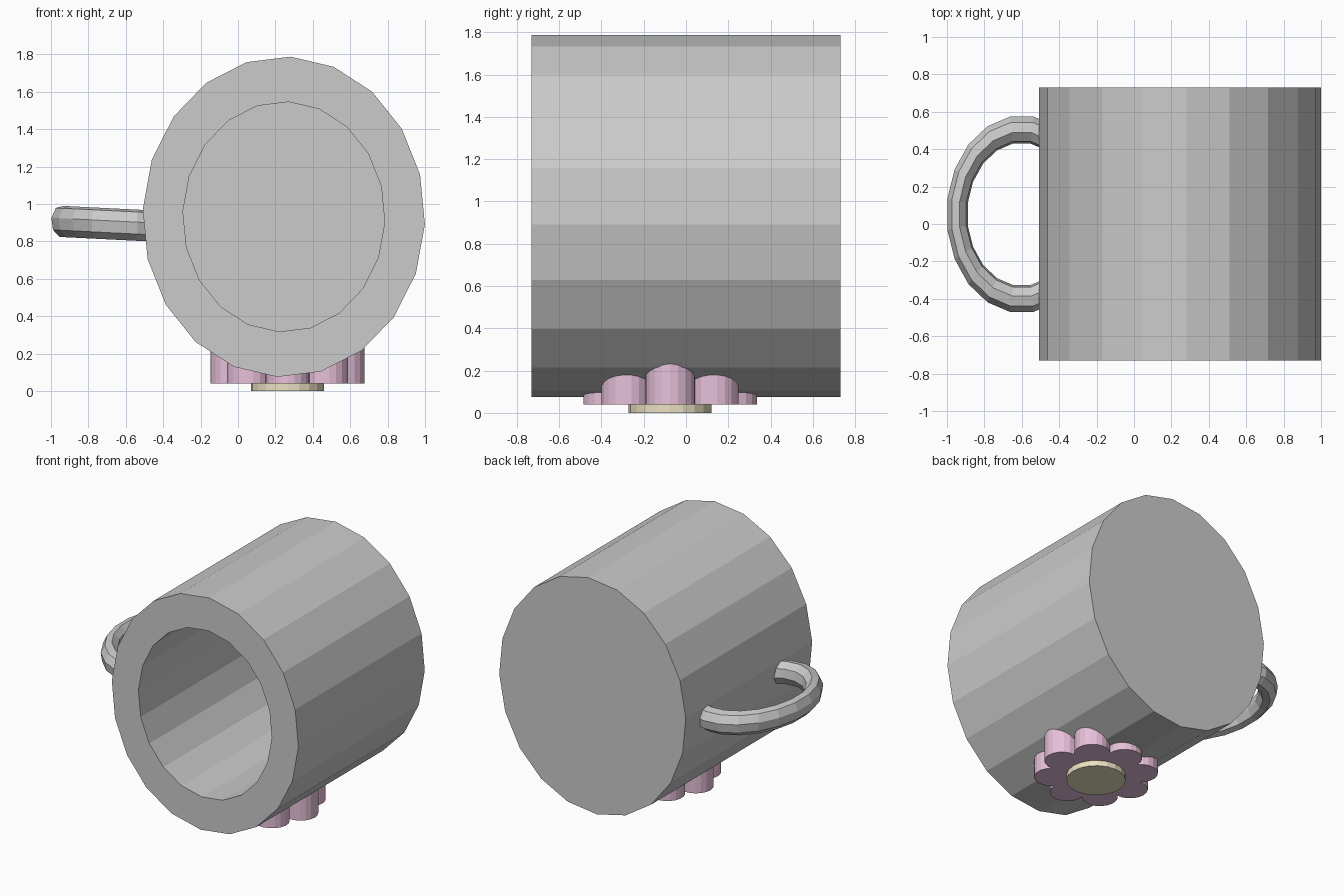
import bpy, bmesh
from math import sin, cos, pi, radians

if "Cube" in bpy.data.objects:
    bpy.data.objects.remove(bpy.data.objects["Cube"])


def finish(name, bm, color=None):
    bmesh.ops.recalc_face_normals(bm, faces=bm.faces[:])
    mesh = bpy.data.meshes.new(name)
    bm.to_mesh(mesh)
    bm.free()
    obj = bpy.data.objects.new(name, mesh)
    bpy.context.collection.objects.link(obj)
    if color:
        mat = bpy.data.materials.new(name + "_colour")
        mat.diffuse_color = (*color, 1)
        mat.use_nodes = True
        mat.node_tree.nodes["Principled BSDF"].inputs["Base Color"].default_value = mat.diffuse_color
        mesh.materials.append(mat)
    return obj


def loft(bm, rings, closed=False):
    """Skin a list of point rings, capping the ends unless the list closes."""
    vs = [[bm.verts.new(p) for p in r] for r in rings]
    n = len(vs[0])
    for a, b in zip(vs, vs[1:]):
        for i in range(n):
            j = (i + 1) % n
            bm.faces.new((a[i], a[j], b[j], b[i]))
    bm.faces.new(vs[0])
    bm.faces.new(vs[-1])


def prism(name, outline, z0, z1, color):
    bm = bmesh.new()
    loft(bm, [[(x, y, z) for x, y in outline] for z in (z0, z1)])
    return finish(name, bm, color)


# Mug lying on its side, open towards the front, 20-sided
TILT = radians(2.7)


def mug_ring(rx, rz, y):
    return [(0.245 + rx * cos(2 * pi * i / 20 - TILT), y,
             0.932 + rz * sin(2 * pi * i / 20 - TILT)) for i in range(20)]


bm = bmesh.new()
loft(bm, [mug_ring(0.755, 0.857, 0.73), mug_ring(0.755, 0.857, -0.73),
          mug_ring(0.54, 0.615, -0.73), mug_ring(0.54, 0.615, 0.53)])
finish("mug_body", bm)

# Handle: flattened ring arc, ends buried in the mug wall
SEG, SIDES = 20, 8
rings = []
for k in range(-6, 8):
    a = pi + (k - 0.5) * 2 * pi / SEG
    ring = []
    for s in range(SIDES):
        t = 2 * pi * (s + 0.25) / SIDES
        r = 0.456 + 0.074 * cos(t)
        x = -0.6 + 0.762 * r * cos(a)
        ring.append((x, 0.052 + r * sin(a), 0.89 - 0.05 * (x + 0.6) + 0.085 * sin(t)))
    rings.append(ring)
bm = bmesh.new()
loft(bm, rings)
finish("handle", bm)

# Flower under the mug: eight rounded petals in one outline
FX, FY = 0.265, -0.075
petals = []
for p in range(8):
    c = p * pi / 4
    for i in range(10):
        a = c + radians(-94.6 + 189.2 * i / 10)
        petals.append((FX + 0.293 * cos(c) + 0.118 * cos(a),
                       FY + 0.293 * sin(c) + 0.118 * sin(a)))
prism("flower_petals", petals, 0.04, 0.28, (0.80, 0.53, 0.70))

# Flower centre
disc = [(FX + 0.196 * cos(2 * pi * i / 20), FY + 0.196 * sin(2 * pi * i / 20)) for i in range(20)]
prism("flower_centre", disc, 0.0, 0.06, (0.84, 0.76, 0.54))
